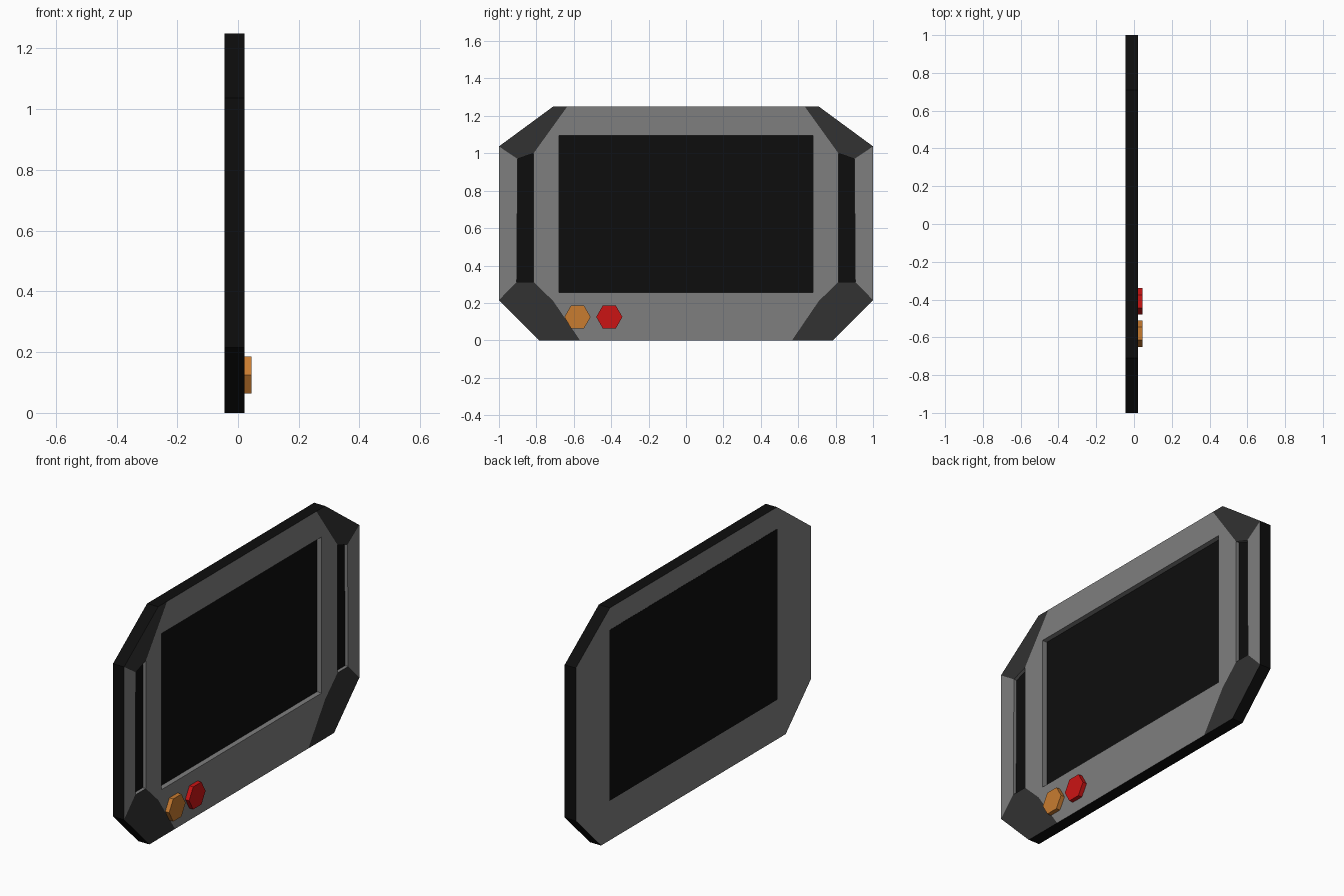
import bpy, bmesh, math
from mathutils import Matrix

if "Cube" in bpy.data.objects:
    bpy.data.objects.remove(bpy.data.objects["Cube"])

FRONT, BACK = 0.022, -0.044
SLOT_X, SCREEN_X = 0.004, -0.007


def material(name, rgb):
    m = bpy.data.materials.new(name)
    m.diffuse_color = (*rgb, 1)
    m.use_nodes = True
    m.node_tree.nodes["Principled BSDF"].inputs["Base Color"].default_value = m.diffuse_color
    return m


GREY = material("grey_shell", (0.21, 0.21, 0.21))
DARK = material("dark_corner", (0.032, 0.032, 0.032))
BLACK = material("black", (0.004, 0.004, 0.004))
ORANGE = material("orange", (0.58, 0.2, 0.03))
RED = material("red", (0.6, 0.007, 0.007))


def finish(name, bm, mats):
    bmesh.ops.remove_doubles(bm, verts=bm.verts, dist=1e-5)
    bmesh.ops.recalc_face_normals(bm, faces=bm.faces)
    me = bpy.data.meshes.new(name)
    bm.to_mesh(me)
    bm.free()
    for m in mats:
        me.materials.append(m)
    ob = bpy.data.objects.new(name, me)
    bpy.context.collection.objects.link(ob)
    return ob


# Profile points of the right half, as (y, z)
top_in, top_out, side_top = (0.635, 1.25), (0.71, 1.25), (1, 1.037)
side_bot, bot_out, bot_in = (1, 0.215), (0.785, 0), (0.567, 0)
bend = (0.71, 0.21)
slot = [(0.9, 0.97), (0.905, 0.312), (0.815, 0.312), (0.815, 1.0)]
win = [(0, 1.095), (0.68, 1.095), (0.68, 0.255), (0, 0.255)]
rim = [(0, 1.25), top_in, top_out, side_top, side_bot, bot_out, bot_in, (0, 0)]

# Housing: a slab with a screen recess, two side slots and dark corners
bm = bmesh.new()
for side in (1, -1):
    def face(pts, mat):
        f = bm.faces.new([bm.verts.new((x, side * y, z)) for x, y, z in pts])
        f.material_index = mat

    def flat(pts, x, mat):
        face([(x, y, z) for y, z in pts], mat)

    def walls(pts, x0, x1, mat, closed=False):
        ring = pts + pts[:1] if closed else pts
        for a, b in zip(ring, ring[1:]):
            face([(x0, *a), (x0, *b), (x1, *b), (x1, *a)], mat)

    # front regions
    flat([top_in, top_out, side_top, slot[0], slot[3]], FRONT, 1)
    flat([side_bot, bot_out, bot_in, bend, slot[2], slot[1]], FRONT, 1)
    flat([side_top, side_bot, slot[1], slot[0]], FRONT, 0)
    flat([(0, 1.25), top_in, slot[3], win[1], win[0]], FRONT, 0)
    flat([slot[3], slot[2], bend, win[2], win[1]], FRONT, 0)
    flat([bend, bot_in, (0, 0), win[3], win[2]], FRONT, 0)
    # recesses, outer edge and back
    walls(slot, FRONT, SLOT_X, 0, closed=True)
    flat(slot, SLOT_X, 2)
    walls(win, FRONT, SCREEN_X, 0)
    flat(win, SCREEN_X, 2)
    walls(rim, FRONT, BACK, 2)
    flat(rim, BACK, 0)
finish("housing", bm, [GREY, DARK, BLACK])


def plate(name, x0, x1, half_width, z0, z1, mat):
    bm = bmesh.new()
    bmesh.ops.create_cube(bm, size=1, matrix=Matrix.Translation(
        ((x0 + x1) / 2, 0, (z0 + z1) / 2)) @ Matrix.Diagonal(
        (x1 - x0, 2 * half_width, z1 - z0, 1)))
    return finish(name, bm, [mat])


# Screen in the recess and black panel on the back
plate("screen", SCREEN_X, SCREEN_X + 0.001, 0.68, 0.255, 1.095, BLACK)
plate("back_panel", BACK - 0.001, BACK, 0.715, 0.213, 1.132, BLACK)

# Hexagonal buttons
for name, y, mat in (("orange_button", -0.58, ORANGE), ("red_button", -0.41, RED)):
    bm = bmesh.new()
    depth = 0.045 - FRONT
    bmesh.ops.create_cone(bm, cap_ends=True, segments=6, radius1=0.07, radius2=0.07,
                          depth=depth)
    for v in bm.verts:
        v.co = Matrix.Rotation(math.pi / 2, 3, 'Y') @ v.co
    # turn the hexagon so that its points lie along y
    ys = max(v.co.y for v in bm.verts)
    if ys < 0.069:
        bmesh.ops.rotate(bm, verts=bm.verts, cent=(0, 0, 0),
                         matrix=Matrix.Rotation(math.pi / 6, 3, 'X'))
    bmesh.ops.translate(bm, verts=bm.verts, vec=(FRONT + depth / 2, y, 0.125))
    finish(name, bm, [mat])
